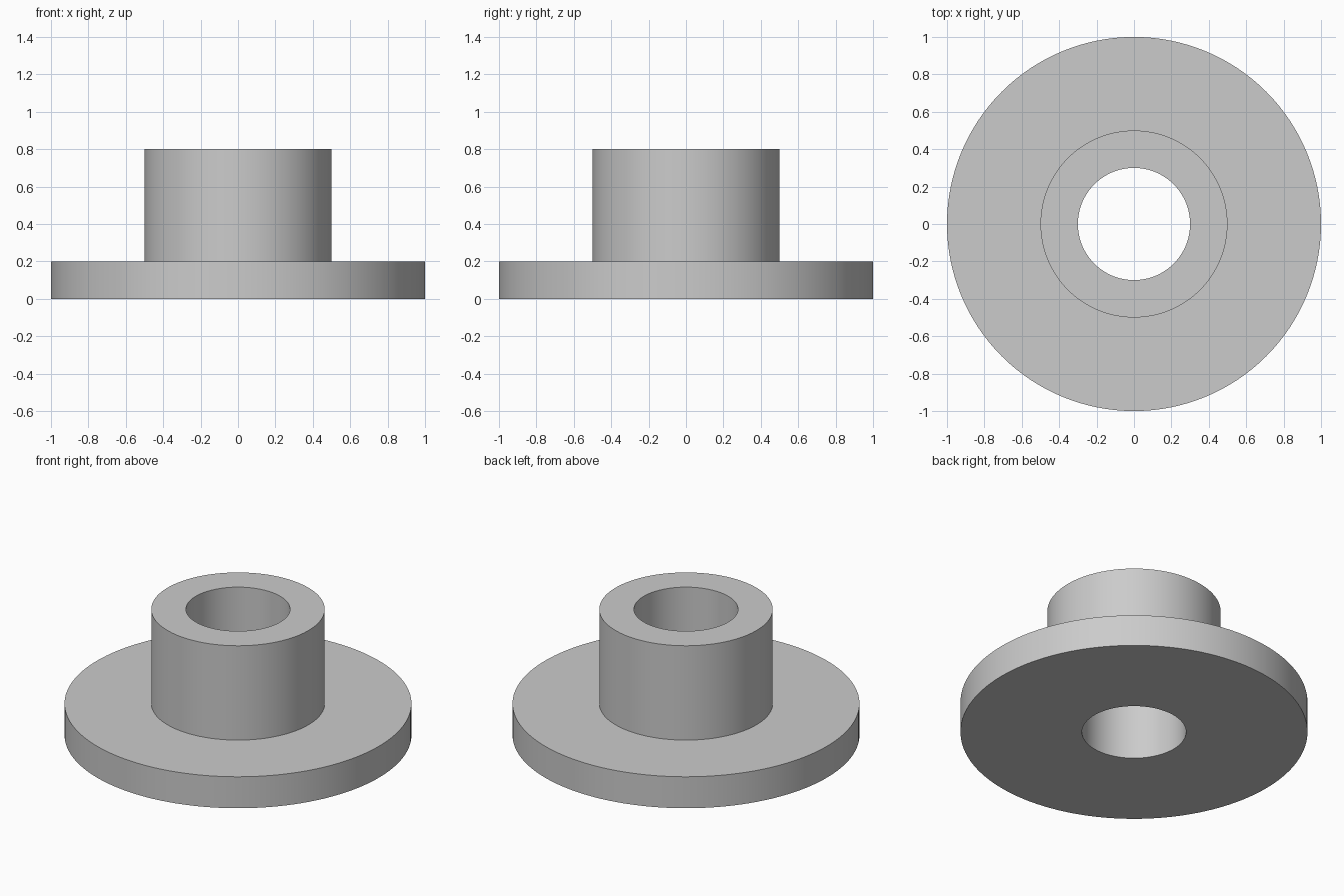
import bpy
import bmesh
import math

cube = bpy.data.objects.get("Cube")
if cube:
    bpy.data.objects.remove(cube, do_unlink=True)

# Dimensions
BORE, SLEEVE, FLANGE = 0.30, 0.50, 1.0
THICKNESS, HEIGHT = 0.20, 0.80
SEGMENTS = 128

# Plain grey metal
grey = bpy.data.materials.new("grey_metal")
grey.use_nodes = True
colour = (0.6, 0.6, 0.6, 1)
grey.diffuse_color = colour
grey.node_tree.nodes["Principled BSDF"].inputs["Base Color"].default_value = colour

# Closed cross-section (radius, height) revolved around the z axis
profile = [(BORE, 0), (FLANGE, 0), (FLANGE, THICKNESS),
           (SLEEVE, THICKNESS), (SLEEVE, HEIGHT), (BORE, HEIGHT)]
bm = bmesh.new()
verts = [bm.verts.new((r, 0, z)) for r, z in profile]
edges = [bm.edges.new((v, verts[i - 1])) for i, v in enumerate(verts)]
bmesh.ops.spin(bm, geom=verts + edges, cent=(0, 0, 0), axis=(0, 0, 1),
               angle=math.tau, steps=SEGMENTS, use_merge=True)
bmesh.ops.remove_doubles(bm, verts=bm.verts, dist=0.0001)
bmesh.ops.recalc_face_normals(bm, faces=bm.faces)

# Flanged bushing with a through bore
mesh = bpy.data.meshes.new("flanged_bushing")
bm.to_mesh(mesh)
bm.free()
mesh.materials.append(grey)
bushing = bpy.data.objects.new("flanged_bushing", mesh)
bpy.context.collection.objects.link(bushing)

# Smooth round walls, crisp rims
bpy.ops.object.select_all(action="DESELECT")
bushing.select_set(True)
bpy.context.view_layer.objects.active = bushing
bpy.ops.object.shade_smooth_by_angle(angle=math.radians(30))
